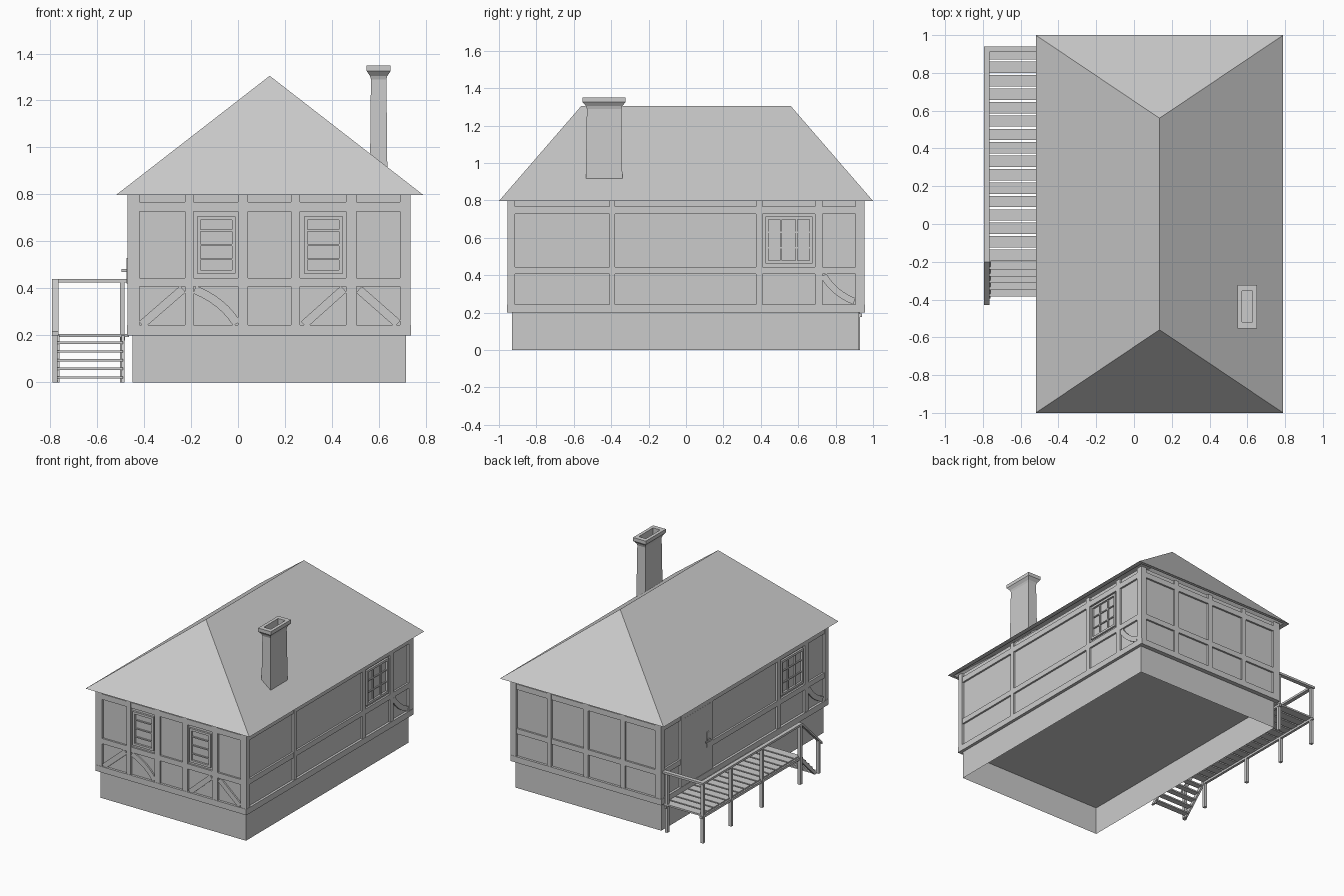
import bpy, bmesh
from mathutils import Vector

if "Cube" in bpy.data.objects:
    bpy.data.objects.remove(bpy.data.objects["Cube"])


def finish(name, bm, smooth=False):
    bmesh.ops.recalc_face_normals(bm, faces=bm.faces)
    me = bpy.data.meshes.new(name)
    bm.to_mesh(me)
    bm.free()
    ob = bpy.data.objects.new(name, me)
    bpy.context.collection.objects.link(ob)
    return ob


def prism(bm, pts, m, d0, d1):
    """Extrude outline pts (u, z) from depth d0 to d1 through mapping m."""
    a = [bm.verts.new(m(u, z, d0)) for u, z in pts]
    b = [bm.verts.new(m(u, z, d1)) for u, z in pts]
    bm.faces.new(a)
    bm.faces.new(b)
    n = len(pts)
    for i in range(n):
        j = (i + 1) % n
        bm.faces.new((a[i], a[j], b[j], b[i]))


def rect(bm, m, u0, u1, z0, z1, d0, d1):
    prism(bm, [(u0, z0), (u1, z0), (u1, z1), (u0, z1)], m, d0, d1)


def box(bm, x0, x1, y0, y1, z0, z1):
    rect(bm, lambda u, z, d: (u, d, z), x0, x1, z0, z1, y0, y1)


def loft(bm, rings, cap_first=False, cap_last=False):
    vs = [[bm.verts.new(p) for p in r] for r in rings]
    for a, b in zip(vs, vs[1:]):
        for i in range(len(a)):
            j = (i + 1) % len(a)
            bm.faces.new((a[i], a[j], b[j], b[i]))
    if cap_first:
        bm.faces.new(vs[0])
    if cap_last:
        bm.faces.new(vs[-1])


def ring(x0, x1, y0, y1, z):
    return [(x0, y0, z), (x1, y0, z), (x1, y1, z), (x0, y1, z)]


# wall coordinate systems: u along the wall, z up, d outward
FRONT = lambda u, z, d: (u, -0.94 - d, z)
BACK = lambda u, z, d: (u, 0.94 + d, z)
RIGHT = lambda u, z, d: (0.72 + d, u, z)
LEFT = lambda u, z, d: (-0.455 - d, u, z)

# stone base, open underneath
bm = bmesh.new()
loft(bm, [ring(-0.45, 0.715, -0.93, 0.925, 0), ring(-0.45, 0.715, -0.93, 0.925, 0.2)])
finish("base", bm)

# plaster wall core
bm = bmesh.new()
box(bm, -0.455, 0.72, -0.94, 0.94, 0.2, 0.8)
finish("walls", bm)


def brace(bm, m, a, b, bow=(0, 0)):
    a, b = Vector(a), Vector(b)
    mid = (a + b) / 2 + Vector(bow) * 2
    steps = 6 if bow != (0, 0) else 1
    left, right = [], []
    for i in range(steps + 1):
        t = i / steps
        p = a * (1 - t) ** 2 + mid * 2 * t * (1 - t) + b * t * t
        g = ((mid - a) * (1 - t) + (b - mid) * t).normalized() * 0.018
        left.append((p.x - g.y, p.y + g.x))
        right.append((p.x + g.y, p.y - g.x))
    prism(bm, left + right[::-1], m, -0.005, 0.011)


def frame(name, m, posts, braces):
    """Timber frame: posts as (u0, u1), three rails, optional braces."""
    bm = bmesh.new()
    lo, hi = posts[0][0], posts[-1][1]
    for u0, u1 in posts:
        rect(bm, m, u0, u1, 0.205, 0.8, -0.005, 0.015)
    for z0, z1, d in ((0.2, 0.243, 0.017), (0.407, 0.445, 0.013), (0.727, 0.767, 0.013)):
        rect(bm, m, lo, hi, z0, z1, -0.005, d)
    for b in braces:
        brace(bm, m, *b)
    return finish(name, bm)


frame("front_timbers", FRONT,
      [(-0.47, -0.42), (-0.225, -0.19), (0, 0.043), (0.225, 0.265), (0.46, 0.505), (0.69, 0.735)],
      [((-0.41, 0.245), (-0.235, 0.397)),
       ((-0.185, 0.395), (-0.005, 0.25), (0.015, 0.012)),
       ((0.28, 0.245), (0.45, 0.397)),
       ((0.515, 0.395), (0.68, 0.25))])
side = [(-0.955, -0.915), (-0.41, -0.38), (0.375, 0.41), (0.69, 0.73), (0.905, 0.955)]
frame("right_timbers", RIGHT, side, [((0.735, 0.4), (0.9, 0.26), (-0.015, -0.012))])
frame("left_timbers", LEFT,
      [(-0.955, -0.915), (-0.73, -0.69), (-0.41, -0.375), (0.36, 0.39), (0.69, 0.73), (0.915, 0.955)],
      [((-0.9, 0.26), (-0.735, 0.4), (0.015, -0.012))])
frame("back_timbers", BACK,
      [(-0.47, -0.42), (-0.18, -0.145), (0.115, 0.15), (0.41, 0.445), (0.69, 0.735)], [])


def window(name, m, u0, u1, z0, z1, cols, rows):
    bm = bmesh.new()
    w = 0.016
    for a, b in ((u0, u0 + w), (u1 - w, u1)):
        rect(bm, m, a, b, z0, z1, -0.005, 0.014)
    for a, b in ((z0, z0 + w), (z1 - w, z1)):
        rect(bm, m, u0 + w, u1 - w, a, b, -0.005, 0.014)
    for i in range(1, cols):
        u = u0 + (u1 - u0) * i / cols
        rect(bm, m, u - 0.005, u + 0.005, z0 + w, z1 - w, -0.005, 0.009)
    for i in range(1, rows):
        z = z0 + (z1 - z0) * i / rows
        rect(bm, m, u0 + w, u1 - w, z - 0.004, z + 0.004, -0.005, 0.008)
    finish(name, bm)


window("front_window_1", FRONT, -0.175, -0.01, 0.463, 0.707, 1, 4)
window("front_window_2", FRONT, 0.28, 0.447, 0.463, 0.707, 1, 4)
window("right_window", RIGHT, 0.425, 0.675, 0.463, 0.715, 3, 3)
window("left_window", LEFT, -0.675, -0.425, 0.463, 0.715, 3, 3)

# door with handle, on the deck side
bm = bmesh.new()
rect(bm, LEFT, 0.39, 0.69, 0.205, 0.727, -0.005, 0.014)
finish("door", bm)
bm = bmesh.new()
rect(bm, LEFT, 0.41, 0.435, 0.42, 0.53, 0.01, 0.019)
rect(bm, LEFT, 0.417, 0.428, 0.47, 0.482, 0.019, 0.035)
rect(bm, LEFT, 0.417, 0.475, 0.47, 0.482, 0.033, 0.041)
finish("door_handle", bm)

# hipped roof shell: outer and inner skins joined by a flat rim
bm = bmesh.new()
skins = []
for x0, x1, y1, z, ry, rz in ((-0.52, 0.79, 1.0, 0.797, 0.56, 1.305),
                              (-0.487, 0.757, 0.978, 0.797, 0.56, 1.28)):
    e = [bm.verts.new(p) for p in ring(x0, x1, -y1, y1, z)]
    f, b = bm.verts.new((0.135, -ry, rz)), bm.verts.new((0.135, ry, rz))
    for q in ((e[0], e[1], f), (e[1], e[2], b, f), (e[2], e[3], b), (e[3], e[0], f, b)):
        bm.faces.new(q)
    skins.append(e)
for i in range(4):
    j = (i + 1) % 4
    bm.faces.new((skins[0][i], skins[0][j], skins[1][j], skins[1][i]))
finish("roof", bm)

# chimney: shaft, flared crown and sunken flue
bm = bmesh.new()
cx, cy = 0.599, -0.438
loft(bm, [ring(cx - a, cx + a, cy - b, cy + b, z) for a, b, z in (
    (0.037, 0.098, 0.9), (0.033, 0.092, 1.29), (0.037, 0.097, 1.305), (0.051, 0.115, 1.325),
    (0.051, 0.115, 1.35), (0.028, 0.082, 1.35), (0.028, 0.082, 1.26))], False, True)
finish("chimney", bm)

# deck planks
bm = bmesh.new()
for i in range(16):
    y = -0.195 + i * 0.071
    box(bm, -0.775, -0.465, y, y + 0.06, 0.193, 0.205)
finish("deck_planks", bm)

# long beams under the planks
bm = bmesh.new()
for x in (-0.785, -0.5):
    box(bm, x, x + 0.018, -0.2, 0.94, 0.178, 0.195)
finish("deck_beams", bm)

# posts: outer row runs to the rail, plus one at the back beside the wall
bm = bmesh.new()
for y in (-0.19, 0.245, 0.6, 0.92):
    box(bm, -0.79, -0.768, y - 0.011, y + 0.011, 0, 0.43)
box(bm, -0.503, -0.483, 0.909, 0.931, 0, 0.43)
box(bm, -0.79, -0.768, -0.411, -0.389, 0, 0.235)
finish("deck_posts", bm)

# stairs: sloping stringers and open treads
SIDE = lambda u, z, d: (d, u, z)
bm = bmesh.new()
for x in (-0.775, -0.497):
    prism(bm, [(-0.395, 0), (-0.365, 0), (-0.19, 0.172), (-0.19, 0.2), (-0.2, 0.2)],
          SIDE, x, x + 0.014)
finish("stair_stringers", bm)
bm = bmesh.new()
for i in range(5):
    y, z = -0.385 + i * 0.036, 0.015 + i * 0.037
    box(bm, -0.768, -0.49, y, y + 0.042, z, z + 0.01)
finish("stair_treads", bm)

# handrails: side run, back end and sloping stair rail
bm = bmesh.new()
box(bm, -0.793, -0.765, -0.2, 0.94, 0.425, 0.44)
box(bm, -0.793, -0.465, 0.91, 0.94, 0.425, 0.44)
prism(bm, [(-0.43, 0.2), (-0.2, 0.423), (-0.2, 0.44), (-0.43, 0.217)], SIDE, -0.793, -0.765)
finish("handrails", bm)
